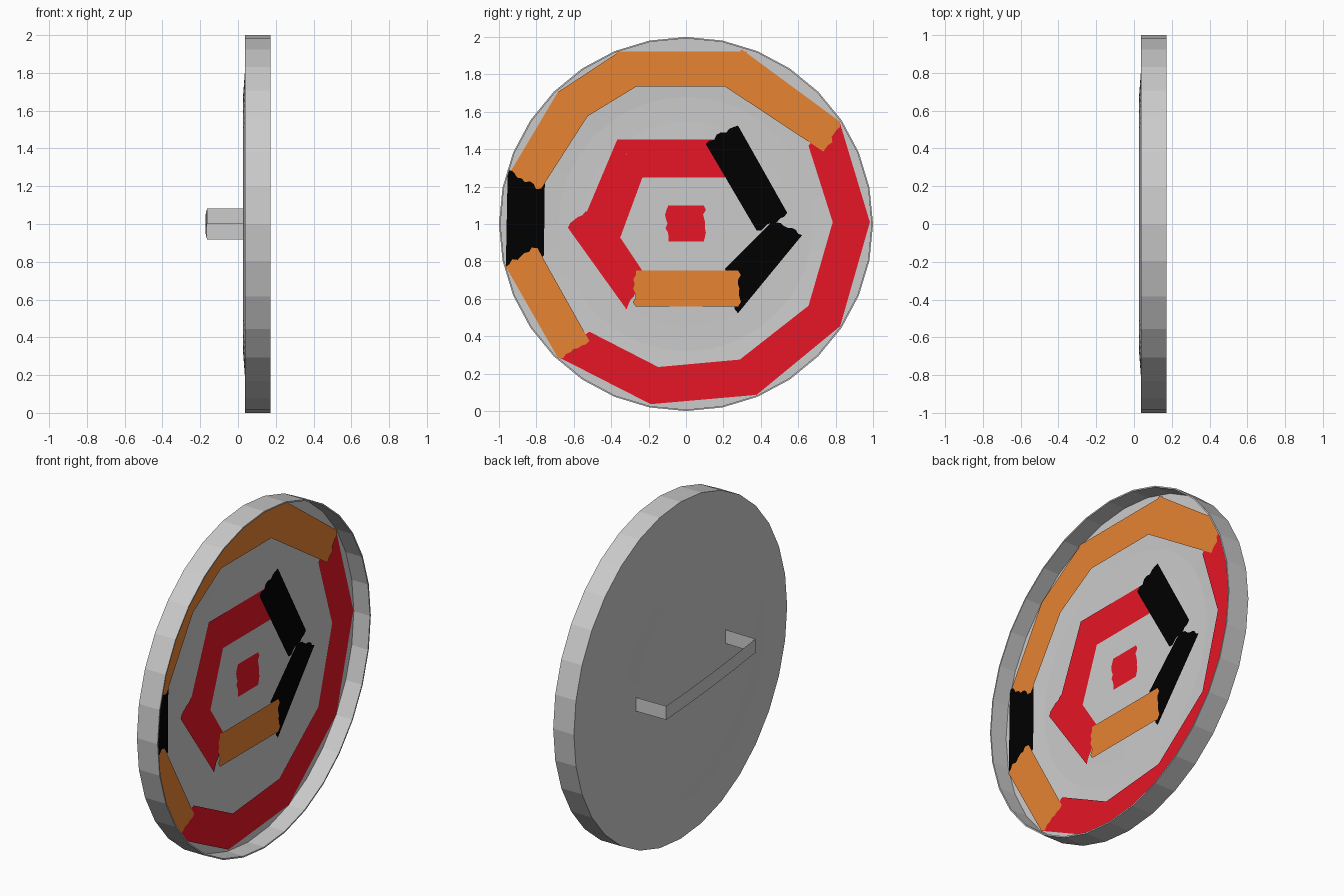
import bpy, bmesh, math, random
from mathutils import Vector

if "Cube" in bpy.data.objects:
    bpy.data.objects.remove(bpy.data.objects["Cube"])
random.seed(4)
SIDES = 32


def add_mesh(name, verts, faces, mat=None):
    me = bpy.data.meshes.new(name)
    me.from_pydata(verts, [], faces)
    ob = bpy.data.objects.new(name, me)
    bpy.context.collection.objects.link(ob)
    if mat:
        me.materials.append(mat)
    return ob


def material(name, rgb):
    m = bpy.data.materials.new(name)
    m.diffuse_color = (*rgb, 1)
    m.use_nodes = True
    m.node_tree.nodes["Principled BSDF"].inputs["Base Color"].default_value = m.diffuse_color
    return m


# Shield dish: closed profile (radius, x) from back centre, round the rim, to front centre
profile = [(.4, .036), (.55, .027), (.68, .027), (.8, .036), (1, .036), (1, .172),
           (.992, .172), (.992, .066), (.8, .066), (.68, .059), (.55, .059), (.4, .062)]
verts, faces = [], []
for r, x in profile:
    for i in range(SIDES):
        a = 2 * math.pi * i / SIDES
        verts.append((x, r * math.sin(a), 1 + r * math.cos(a)))
for k in range(len(profile) - 1):
    for i in range(SIDES):
        j = (i + 1) % SIDES
        faces.append((k * SIDES + i, k * SIDES + j, (k + 1) * SIDES + j, (k + 1) * SIDES + i))
faces.append(list(range(SIDES)))
faces.append([(len(profile) - 1) * SIDES + i for i in range(SIDES)])
dish = add_mesh("shield_dish", verts, faces)
bm = bmesh.new()
bm.from_mesh(dish.data)
bmesh.ops.recalc_face_normals(bm, faces=bm.faces)
bm.to_mesh(dish.data)
bm.free()

# Handle strap: slanted, slightly bowed strip with a tab at each end
path = [(.036, .421), (-.163, .418)]
path += [(-.163 - .009 * (1 - (y / .42) ** 2), y) for y in (.21, 0, -.21)]
path += [(-.163, -.418), (.036, -.421)]
verts, faces = [], []
for x, y in path:
    z = 1 - .04 * y / .42
    verts += [(x, y, z - .041), (x, y, z + .041)]
for k in range(len(path) - 1):
    faces.append((2 * k, 2 * k + 1, 2 * k + 3, 2 * k + 2))
add_mesh("handle_strap", verts, faces)


# Tape strips: straight long sides, ragged torn ends
def tape(name, mat, x, quad):
    a, b, c, d = [Vector((quad[i], quad[i + 1])) for i in (0, 2, 4, 6)]

    def torn(p, q, direction):
        pts = [p]
        for k in range(1, 8):
            pts.append(p.lerp(q, k / 8) + direction * random.uniform(-.003, .018))
        return pts + [q]

    along = (b - a).normalized()
    outline = torn(b, c, along) + torn(d, a, -along)
    pts = [(x, p.x * .993, 1 + p.y * .993) for p in reversed(outline)]
    add_mesh(name, pts, [range(len(pts))], mat)


red = material("red_tape", (.80, .0075, .0185))
black = material("black_tape", (0, 0, 0))
orange = material("orange_tape", (.80, .227, .032))

# Each strip: y, z offsets from the shield centre of its four corners, clockwise
outer = [
    (red, [(.83, .54, .99, .01, .79, .01, .66, .42),
           (.99, .01, .83, -.55, .66, -.44, .79, .01),
           (.83, -.55, .38, -.92, .29, -.73, .66, -.44),
           (.38, -.92, -.19, -.97, -.15, -.77, .29, -.73),
           (-.19, -.97, -.68, -.72, -.52, -.58, -.15, -.77)]),
    (black, [(-.97, -.23, -.96, .29, -.76, .24, -.765, -.17)]),
    (orange, [(-.38, .93, .33, .93, .21, .74, -.28, .74),
              (.30, .94, .83, .55, .74, .39, .21, .74),
              (-.69, -.72, -.97, -.23, -.80, -.13, -.52, -.63),
              (-.94, .29, -.69, .71, -.53, .58, -.78, .19),
              (-.69, .71, -.37, .92, -.235, .76, -.53, .58)]),
]
inner = [
    (red, [(-.37, .455, .19, .455, .21, .25, -.235, .25),
           (-.57, -.02, -.37, .455, -.235, .25, -.353, -.07),
           (-.32, -.46, -.636, -.02, -.47, .10, -.23, -.26)]),
    (black, [(.28, .53, .545, .06, .38, -.035, .107, .43),
             (.625, -.06, .28, -.48, .21, -.24, .46, .01)]),
    (orange, [(.28, -.445, -.27, -.445, -.27, -.25, .28, -.25)]),
]
for ring, strips, base in (("outer", outer, .069), ("inner", inner, .065)):
    for level, (mat, quads) in enumerate(strips):
        for n, q in enumerate(quads):
            tape(f"{ring}_{mat.name}_{n + 1}", mat, base + .002 * level + .0003 * n, q)

# Centre patch
tape("centre_patch", red, .066, (-.095, .10, .095, .10, .095, -.095, -.095, -.095))
